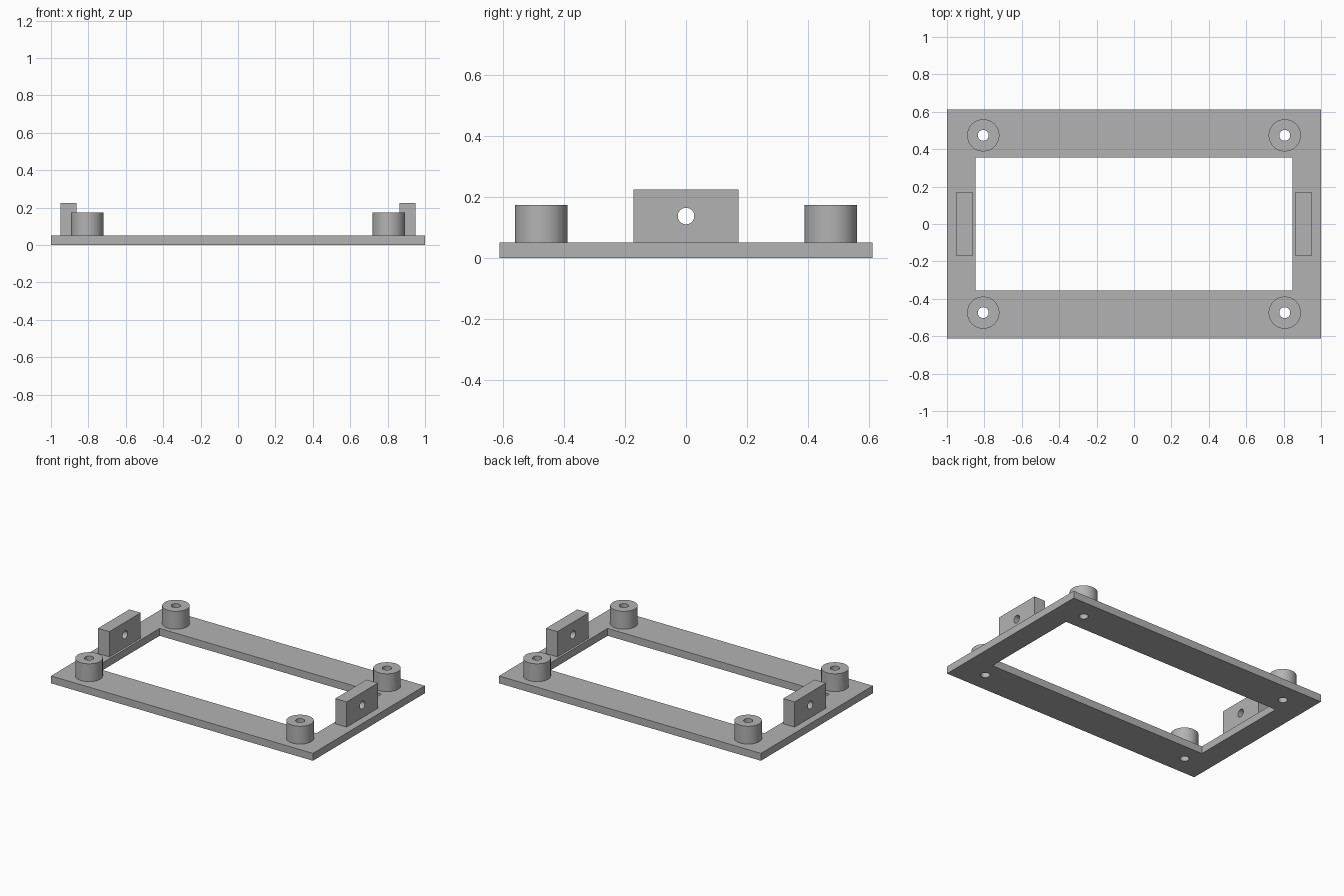
import bpy
import math

cube = bpy.data.objects.get("Cube")
if cube:
    bpy.data.objects.remove(cube, do_unlink=True)

grey = bpy.data.materials.new("plain grey")
grey.use_nodes = True
COLOUR = (0.45, 0.45, 0.45, 1)
grey.diffuse_color = COLOUR
grey.node_tree.nodes["Principled BSDF"].inputs["Base Color"].default_value = COLOUR

PLATE_TOP = 0.051
BOSS_TOP = 0.174
TAB_TOP = 0.225
BOSS_X, BOSS_Y = 0.806, 0.474


def finish(name):
    obj = bpy.context.object
    obj.name = name
    obj.data.materials.append(grey)
    return obj


def box(name, centre, size):
    bpy.ops.mesh.primitive_cube_add(size=1, location=centre)
    obj = finish(name)
    obj.scale = size
    bpy.ops.object.transform_apply(location=False, rotation=False, scale=True)
    return obj


def cylinder(name, centre, radius, depth, turn=0):
    bpy.ops.mesh.primitive_cylinder_add(vertices=64, radius=radius, depth=depth,
                                        location=centre, rotation=(0, turn, 0))
    return finish(name)


def cut(obj, cutter):
    mod = obj.modifiers.new("cut", "BOOLEAN")
    mod.operation = "DIFFERENCE"
    mod.solver = "EXACT"
    mod.object = cutter
    bpy.context.view_layer.objects.active = obj
    bpy.ops.object.modifier_apply(modifier=mod.name)


def smooth(obj):
    bpy.ops.object.select_all(action="DESELECT")
    obj.select_set(True)
    bpy.context.view_layer.objects.active = obj
    bpy.ops.object.shade_smooth_by_angle(angle=math.radians(30))


def drop(obj):
    bpy.data.objects.remove(obj, do_unlink=True)


# Rectangular frame with a large opening
frame = box("base_frame", (0, 0, PLATE_TOP / 2), (2, 1.222, PLATE_TOP))
opening = box("opening_cutter", (0, 0, 0), (1.694, 0.71, 1))
cut(frame, opening)
drop(opening)

# Corner bosses, drilled through the frame
for x, side in ((-BOSS_X, "right"), (BOSS_X, "left")):
    for y, end in ((-BOSS_Y, "front"), (BOSS_Y, "back")):
        height = BOSS_TOP - PLATE_TOP
        boss = cylinder(f"{end}_{side}_boss", (x, y, PLATE_TOP + height / 2), 0.086, height)
        drill = cylinder("drill_cutter", (x, y, 0), 0.029, 1)
        cut(boss, drill)
        cut(frame, drill)
        drop(drill)
        smooth(boss)

# Upright side tabs with a cross hole
for sign, side in ((-1, "right"), (1, "left")):
    height = TAB_TOP - PLATE_TOP
    tab = box(f"{side}_tab", (sign * 0.906, 0, PLATE_TOP + height / 2), (0.087, 0.342, height))
    drill = cylinder("drill_cutter", (sign * 0.906, 0, 0.138), 0.027, 0.5, math.pi / 2)
    cut(tab, drill)
    drop(drill)
    smooth(tab)
smooth(frame)
